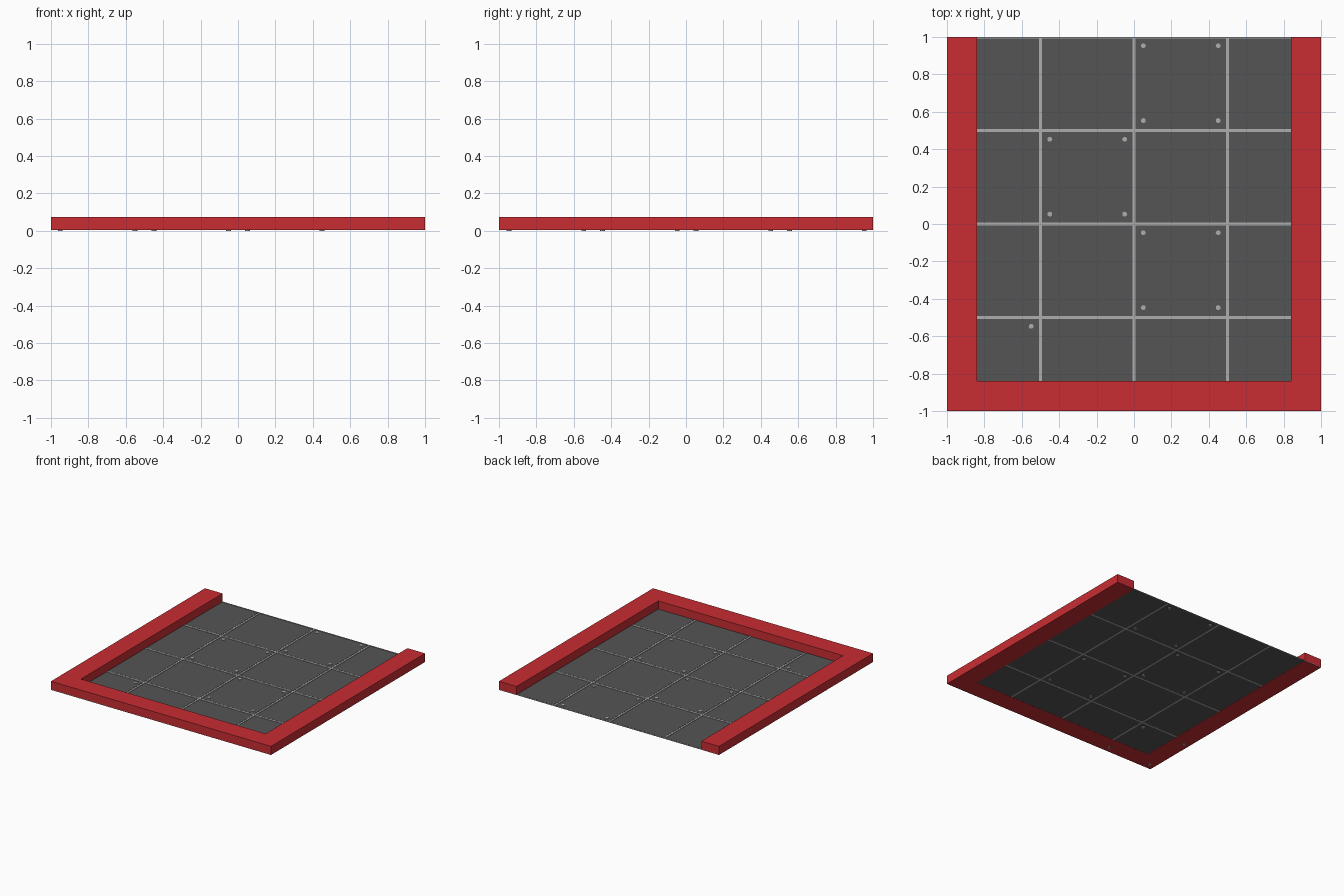
import bpy, bmesh

if "Cube" in bpy.data.objects:
    bpy.data.objects.remove(bpy.data.objects["Cube"])

def material(name, color):
    m = bpy.data.materials.new(name)
    m.diffuse_color = (*color, 1)
    m.use_nodes = True
    m.node_tree.nodes["Principled BSDF"].inputs["Base Color"].default_value = m.diffuse_color
    return m

RED = material("red_border", (0.58, 0.026, 0.033))
DARK = material("dark_panel", (0.09, 0.09, 0.09))
GREY = material("light_metal", (0.42, 0.42, 0.42))

def finish(name, bm, mat):
    bmesh.ops.recalc_face_normals(bm, faces=bm.faces)
    me = bpy.data.meshes.new(name)
    bm.to_mesh(me)
    bm.free()
    me.materials.append(mat)
    ob = bpy.data.objects.new(name, me)
    bpy.context.collection.objects.link(ob)
    return ob

def extrude_profile(name, pts, z0, z1, mat):
    bm = bmesh.new()
    f = bm.faces.new([bm.verts.new((x, y, z0)) for x, y in pts])
    r = bmesh.ops.extrude_face_region(bm, geom=[f])
    vs = [g for g in r["geom"] if isinstance(g, bmesh.types.BMVert)]
    bmesh.ops.translate(bm, verts=vs, vec=(0, 0, z1 - z0))
    return finish(name, bm, mat)

def rect(x0, x1, y0, y1):
    return [(x0, y0), (x1, y0), (x1, y1), (x0, y1)]

# raised U-shaped border, open at the back
extrude_profile("border_wall", [(-1, -1), (1, -1), (1, 1), (0.84, 1), (0.84, -0.84),
                                (-0.84, -0.84), (-0.84, 1), (-1, 1)], 0.004, 0.075, RED)

# floor panels
G = 0.01
for i in range(4):
    for j in range(4):
        x, y = -1 + i * 0.5, -1 + j * 0.5
        extrude_profile(f"floor_panel_{i}_{j}", rect(x + G, x + 0.5 - G, y + G, y + 0.5 - G),
                        0.005, 0.008, DARK)

# seams: dark backing with a narrow light ridge
def seam(name, c, along_y):
    for part, hw, z0, z1, mat in (("backing", G, 0.005, 0.006, DARK),
                                  ("ridge", 0.007, 0.0045, 0.009, GREY)):
        a, b = max(c - hw, -1), min(c + hw, 1)
        r = rect(a, b, -1, 1) if along_y else rect(-1, 1, a, b)
        extrude_profile(f"{name}_{part}", r, z0, z1, mat)

for k in range(5):
    seam(f"long_seam_{k}", -1 + k * 0.5, True)
    seam(f"cross_seam_{k}", -1 + k * 0.5, False)

# rivets in the corners of four panels
for n, (cx, cy) in enumerate([(0.25, 0.75), (-0.25, 0.25), (0.25, -0.25), (-0.75, -0.75)]):
    for sx in (-0.2, 0.2):
        for sy in (-0.2, 0.2):
            bm = bmesh.new()
            bmesh.ops.create_cone(bm, cap_ends=True, segments=12, radius1=0.013,
                                  radius2=0.013, depth=0.012)
            bmesh.ops.translate(bm, verts=bm.verts, vec=(cx + sx + 0.0, cy + sy + 0.003, 0.006))
            finish(f"rivet_{n}", bm, GREY)
